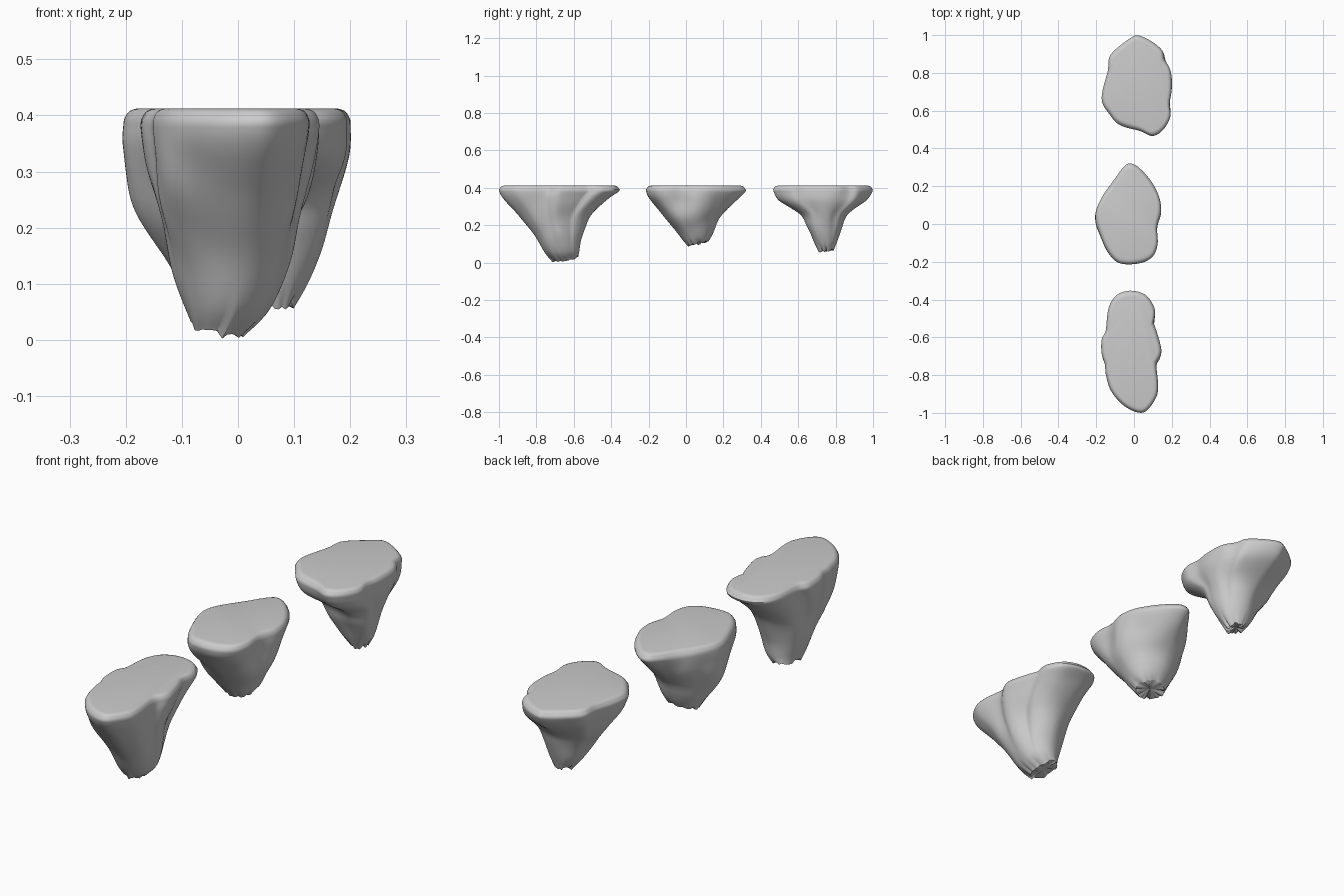
import bpy, bmesh, math, random
from mathutils import Vector, noise

if "Cube" in bpy.data.objects:
    bpy.data.objects.remove(bpy.data.objects["Cube"])

random.seed(4)
SEG = 128
TOP = 0.412


def catmull(a, b, c, d, t):
    return [0.5 * (2 * q + (r - p) * t + (2 * p - 5 * q + 4 * r - s) * t * t
                   + (3 * q - p - 3 * r + s) * t ** 3) for p, q, r, s in zip(a, b, c, d)]


def polar(outline):
    """Rim outline as radius per angle, normalised to its bounding box."""
    n = len(outline)
    pts = [catmull(outline[i - 1], outline[i], outline[(i + 1) % n], outline[(i + 2) % n], k / 8)
           for i in range(n) for k in range(8)]
    xs, ys = [p[0] for p in pts], [p[1] for p in pts]
    cx, cy = (max(xs) + min(xs)) / 2, (max(ys) + min(ys)) / 2
    hx, hy = (max(xs) - min(xs)) / 2, (max(ys) - min(ys)) / 2
    pol = sorted((math.atan2((p[1] - cy) / hy, (p[0] - cx) / hx) % math.tau,
                  math.hypot((p[0] - cx) / hx, (p[1] - cy) / hy)) for p in pts)
    pol = [(pol[-1][0] - math.tau, pol[-1][1])] + pol + [(pol[0][0] + math.tau, pol[0][1])]
    radii, j = [], 0
    for i in range(SEG):
        a = math.tau * i / SEG
        while pol[j + 1][0] < a:
            j += 1
        (a0, r0), (a1, r1) = pol[j], pol[j + 1]
        radii.append(r0 + (r1 - r0) * (a - a0) / max(a1 - a0, 1e-9))
    return radii, (cx - hx, cx + hx, cy - hy, cy + hy)


def rock(name, outline, levels, slope):
    """Loft the rim outline down through levels (z, x0, x1, y0, y1) to a broken stem."""
    radii, (x0, x1, y0, y1) = polar(outline)
    rim = [(TOP, x0 + .022, x1 - .022, y0 + .03, y1 - .03),
           (TOP - .004, x0 + .01, x1 - .01, y0 + .012, y1 - .012),
           (TOP - .016, x0 + .002, x1 - .002, y0 + .003, y1 - .003),
           (TOP - .03, x0, x1, y0, y1)]
    keys = rim + levels
    rows = []
    for i in range(len(keys) - 1):
        quad = [keys[max(i - 1, 0)], keys[i], keys[i + 1], keys[min(i + 2, len(keys) - 1)]]
        steps = 2 if i < 3 else 7
        rows += [catmull(*quad, k / steps) for k in range(steps)]
    rows.append(keys[-1])
    zb = keys[-1][0]

    bm = bmesh.new()
    rings = []
    chips = [random.uniform(-.008, .008) for _ in range(SEG // 4)]
    for z, x0, x1, y0, y1 in rows:
        t = (TOP - z) / (TOP - zb)
        ring = []
        for i, r in enumerate(radii):
            a = math.tau * i / SEG
            r = r + (1 - r) * t ** 0.8
            x = (x0 + x1) / 2 + (x1 - x0) / 2 * r * math.cos(a)
            y = (y0 + y1) / 2 + (y1 - y0) / 2 * r * math.sin(a)
            # gentle weathered lumps on the flanks
            bump = noise.noise(Vector((x * 9, y * 9, z * 6))) * .014 * math.sin(math.pi * min(t, 1))
            # slanted, chipped bottom edge
            f, k = (i % 4) / 4, i // 4
            chip = chips[k] * (1 - f) + chips[(k + 1) % len(chips)] * f
            low = max(0, (t - .75) / .25) ** 2
            dz = low * (chip + slope[0] * math.cos(a) + slope[1] * math.sin(a))
            ring.append(bm.verts.new((x + bump * math.cos(a), y + bump * math.sin(a), max(0, z + dz))))
        rings.append(ring)
    for a, b in zip(rings, rings[1:]):
        for i in range(SEG):
            j = (i + 1) % SEG
            bm.faces.new((a[i], b[i], b[j], a[j]))
    # flat top and broken underside
    bm.faces.new(rings[0])
    c = sum((v.co for v in rings[-1]), Vector()) / SEG
    mid = bm.verts.new(c + Vector((0, 0, .006)))
    for i in range(SEG):
        bm.faces.new((rings[-1][i], mid, rings[-1][(i + 1) % SEG]))
    bmesh.ops.recalc_face_normals(bm, faces=bm.faces)
    me = bpy.data.meshes.new(name)
    bm.to_mesh(me)
    bm.free()
    ob = bpy.data.objects.new(name, me)
    bpy.context.collection.objects.link(ob)
    bpy.ops.object.select_all(action='DESELECT')
    ob.select_set(True)
    bpy.context.view_layer.objects.active = ob
    bpy.ops.object.shade_smooth_by_angle(angle=math.radians(50))


# Front rock: long oval rim, deepest stem
rock("front_rock",
     [(-.02, -.355), (.06, -.375), (.106, -.44), (.11, -.49), (.10, -.515), (.122, -.58),
      (.143, -.66), (.138, -.70), (.116, -.745), (.127, -.85), (.116, -.925), (.053, -.998),
      (-.037, -.97), (-.116, -.89), (-.148, -.795), (-.153, -.745), (-.17, -.69),
      (-.17, -.61), (-.148, -.566), (-.137, -.45), (-.095, -.38)],
     [(.34, -.165, .138, -.975, -.415), (.25, -.15, .12, -.89, -.515),
      (.14, -.12, .09, -.808, -.553), (.06, -.096, .055, -.755, -.568),
      (.022, -.085, .01, -.715, -.575)], (-.008, .012))

# Middle rock: pointed rim, shallow stem
rock("middle_rock",
     [(-.03, .317), (.02, .30), (.085, .23), (.132, .15), (.143, .07), (.122, -.015),
      (.127, -.105), (.10, -.175), (.03, -.207), (-.075, -.207), (-.137, -.143),
      (-.18, -.05), (-.203, .04), (-.18, .116), (-.11, .217), (-.07, .28)],
     [(.34, -.203, .138, -.195, .28), (.25, -.19, .115, -.12, .19),
      (.18, -.155, .085, -.062, .155), (.13, -.12, .055, -.02, .132),
      (.102, -.1, .03, .01, .12)], (0, .012))

# Back rock: broad rim, stem leaning to the right
rock("back_rock",
     [(.02, .998), (.085, .97), (.148, .92), (.16, .87), (.195, .81), (.2, .71), (.19, .635),
      (.195, .565), (.16, .50), (.10, .465), (.03, .497), (-.075, .53), (-.127, .58),
      (-.17, .66), (-.137, .81), (-.122, .895), (-.02, .98)],
     [(.33, -.15, .2, .495, .965), (.26, -.11, .186, .605, .87),
      (.19, -.06, .16, .64, .835), (.11, -.01, .13, .682, .805),
      (.065, .03, .1, .71, .79)], (0, .006))
